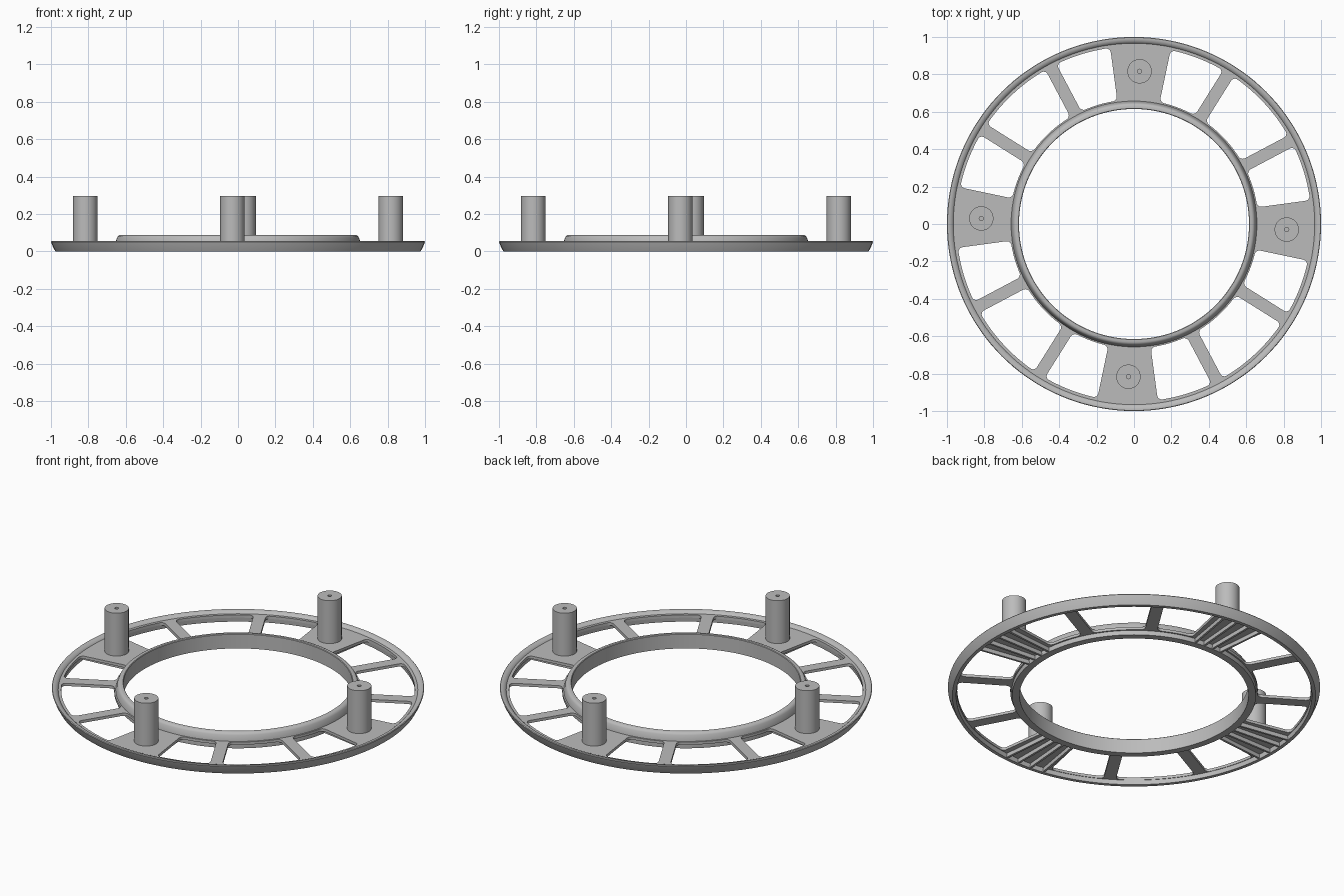
import bpy, bmesh
from math import sin, cos, pi, radians, asin

if "Cube" in bpy.data.objects:
    bpy.data.objects.remove(bpy.data.objects["Cube"], do_unlink=True)

grey = bpy.data.materials.new("plain_grey")
grey.use_nodes = True
colour = (0.5, 0.5, 0.5, 1)
grey.diffuse_color = colour
grey.node_tree.nodes["Principled BSDF"].inputs["Base Color"].default_value = colour

TWIST = radians(-2.1)        # whole pattern is turned slightly
STEP = radians(30)
PLATE_HALF = radians(9.8)
SPOKE_WIDTH = 0.066
WIN_IN, WIN_OUT, FILLET = 0.665, 0.95, 0.025
DECK_LOW, DECK_TOP = 0.026, 0.042


def polar(r, a):
    return r * cos(a), r * sin(a)


def finish(obj, angle=35):
    if not obj.data.materials:
        obj.data.materials.append(grey)
    bpy.ops.object.select_all(action='DESELECT')
    obj.select_set(True)
    bpy.context.view_layer.objects.active = obj
    bpy.ops.object.shade_smooth_by_angle(angle=radians(angle))
    return obj


def mesh_object(name, bm):
    bmesh.ops.recalc_face_normals(bm, faces=bm.faces)
    mesh = bpy.data.meshes.new(name)
    bm.to_mesh(mesh)
    bm.free()
    obj = bpy.data.objects.new(name, mesh)
    bpy.context.collection.objects.link(obj)
    return finish(obj)


def lathe(name, profile, steps, closed=True, at=(0, 0)):
    """Spin an (r, z) profile around a vertical axis."""
    bm = bmesh.new()
    verts = [bm.verts.new((r, 0, z)) for r, z in profile]
    pairs = list(zip(verts, verts[1:]))
    if closed:
        pairs.append((verts[-1], verts[0]))
    edges = [bm.edges.new(p) for p in pairs]
    bmesh.ops.spin(bm, geom=verts + edges, cent=(0, 0, 0), axis=(0, 0, 1),
                   angle=2 * pi, steps=steps, use_merge=False)
    bmesh.ops.remove_doubles(bm, verts=bm.verts, dist=0.0002)
    bmesh.ops.translate(bm, verts=bm.verts, vec=(at[0], at[1], 0))
    return mesh_object(name, bm)


# Outer rim with a flared side and rounded lip
lathe("outer_rim", [(0.956, 0), (0.976, 0), (0.99, 0.026), (1.0, 0.052),
                    (0.997, 0.056), (0.988, 0.056), (0.976, 0.052),
                    (0.967, 0.044), (0.964, 0.038), (0.952, 0.038)], 144)

# Raised inner collar with a rounded shoulder
lathe("inner_collar", [(0.615, 0), (0.615, 0.084), (0.618, 0.087),
                       (0.632, 0.087), (0.641, 0.083), (0.647, 0.074),
                       (0.651, 0.06), (0.658, 0.04), (0.655, 0)], 144)


# Deck: flat ring with twelve rounded windows, leaving spokes and plates
def half_angle(k, r):
    return PLATE_HALF if k % 3 == 0 else asin(SPOKE_WIDTH / 2 / r)


def window(k):
    """Outline of the opening between feature k and the next one."""
    def side(r, inset, sign):
        j = k if sign > 0 else k + 1
        return TWIST + STEP * j + sign * (half_angle(j, r) + inset / r)

    def corner(outer, sign):
        pts = []
        for i in range(7):
            t = pi / 2 * i / 6
            drop = FILLET * (1 - sin(t))
            r = WIN_OUT - drop if outer else WIN_IN + drop
            pts.append((r, side(r, FILLET * (1 - cos(t)), sign)))
        return pts

    def arc(a, b, n=12):
        return [(a[0], a[1] + (b[1] - a[1]) * i / n) for i in range(1, n)]

    far_a, far_b = corner(True, 1), corner(True, -1)[::-1]
    near_b, near_a = corner(False, -1), corner(False, 1)[::-1]
    loop = (far_a + arc(far_a[-1], far_b[0]) + far_b
            + near_b + arc(near_b[-1], near_a[0]) + near_a)
    return [polar(r, a) for r, a in loop]


def circle(r, n=144):
    return [polar(r, 2 * pi * i / n) for i in range(n)]


curve = bpy.data.curves.new("deck", 'CURVE')
curve.dimensions = '2D'
curve.fill_mode = 'BOTH'
curve.extrude = (DECK_TOP - DECK_LOW) / 2
for outline in [circle(0.97), circle(0.64)] + [window(k) for k in range(12)]:
    spline = curve.splines.new('POLY')
    spline.points.add(len(outline) - 1)
    for point, (x, y) in zip(spline.points, outline):
        point.co = (x, y, 0, 1)
    spline.use_cyclic_u = True
deck = bpy.data.objects.new("deck", curve)
deck.location.z = (DECK_TOP + DECK_LOW) / 2
bpy.context.collection.objects.link(deck)
bpy.ops.object.select_all(action='DESELECT')
deck.select_set(True)
bpy.context.view_layer.objects.active = deck
bpy.ops.object.convert(target='MESH')
bm = bmesh.new()
bm.from_mesh(deck.data)
bmesh.ops.remove_doubles(bm, verts=bm.verts, dist=0.0001)
bmesh.ops.recalc_face_normals(bm, faces=bm.faces)
bm.to_mesh(deck.data)
bm.free()
finish(deck)


# Stiffening ribs under the plates
def rib(name, angle, thick=0.012):
    bm = bmesh.new()
    ends = []
    for r in (0.65, 0.96):
        d = thick / 2 / r
        ends += [polar(r, angle - d), polar(r, angle + d)]
    a, b, c, d = ends
    face = bm.faces.new([bm.verts.new((x, y, 0.003)) for x, y in (a, b, d, c)])
    top = bmesh.ops.extrude_face_region(bm, geom=[face])["geom"]
    bmesh.ops.translate(bm, vec=(0, 0, DECK_LOW),
                        verts=[v for v in top if isinstance(v, bmesh.types.BMVert)])
    mesh_object(name, bm)


# Four posts with a small screw hole, each over a ribbed plate
for n, place in enumerate(("left", "back", "right", "front")):
    angle = TWIST + n * pi / 2
    lathe(place + "_post", [(0, DECK_LOW + 0.008), (0.065, DECK_LOW + 0.008),
                            (0.065, 0.296), (0.011, 0.296), (0.011, 0.2), (0, 0.2)],
          40, closed=False, at=polar(0.817, angle))
    for i in range(4):
        rib(f"{place}_rib_{i + 1}", angle + radians(5) * (i - 1.5))
